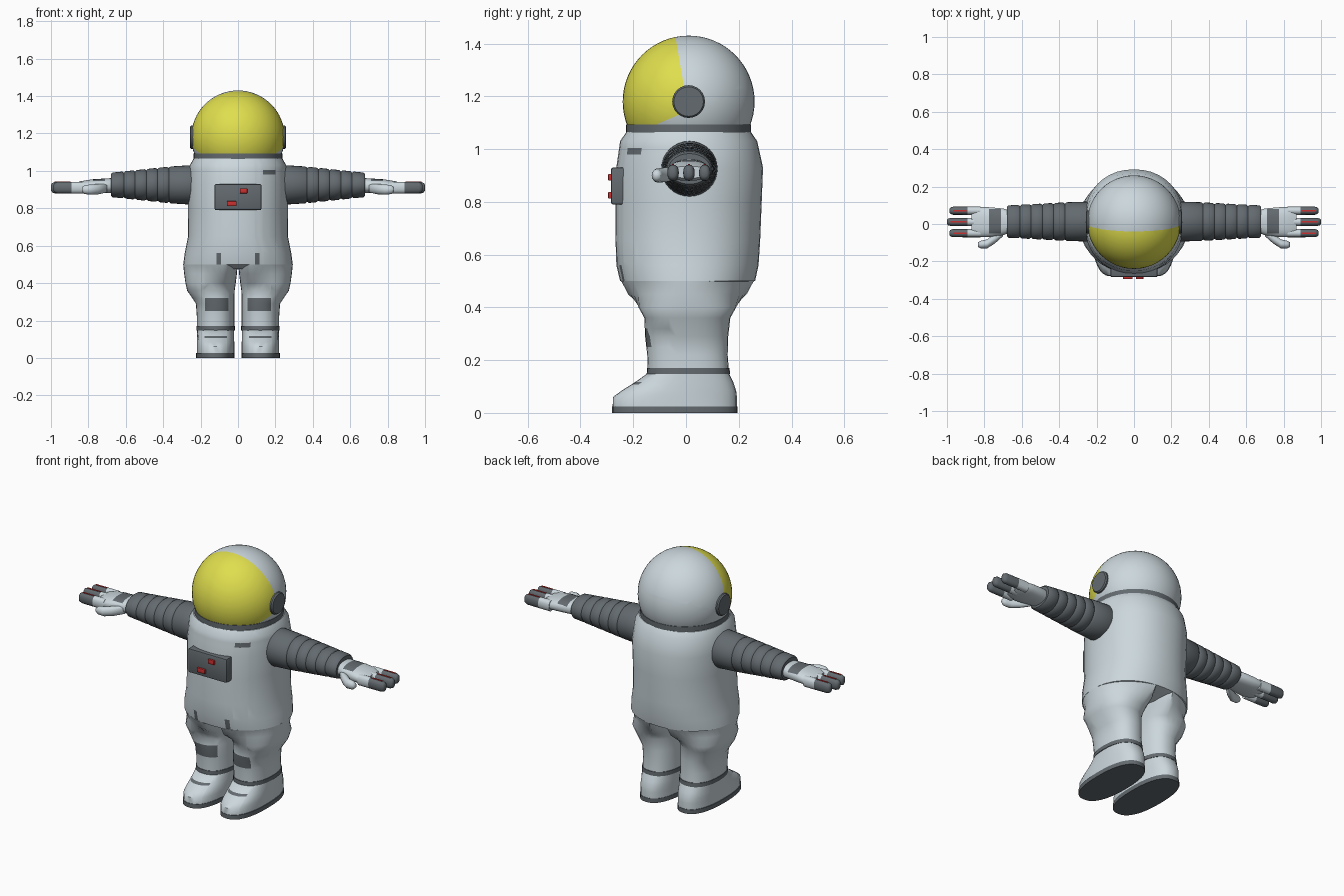
import bpy, bmesh, math
from mathutils import Vector

if "Cube" in bpy.data.objects:
    bpy.data.objects.remove(bpy.data.objects["Cube"])

COLOURS = [("suit_grey", (0.60, 0.68, 0.72)), ("dark_grey", (0.125, 0.145, 0.16)),
           ("visor_yellow", (0.74, 0.73, 0.075)), ("signal_red", (0.60, 0.03, 0.03))]
MATS = []
for name, rgb in COLOURS:
    m = bpy.data.materials.new(name)
    m.diffuse_color = (*rgb, 1)
    m.use_nodes = True
    m.node_tree.nodes["Principled BSDF"].inputs["Base Color"].default_value = m.diffuse_color
    MATS.append(m)
SUIT, DARK, YELLOW, RED = range(4)
FRONT, UP = Vector((0, -1, 0)), Vector((0, 0, 1))


def finish(bm, name, mirror=False, angle=40):
    mesh = bpy.data.meshes.new(name)
    bm.to_mesh(mesh)
    bm.free()
    for m in MATS:
        mesh.materials.append(m)
    ob = bpy.data.objects.new(name, mesh)
    bpy.context.collection.objects.link(ob)
    bpy.ops.object.select_all(action='DESELECT')
    ob.select_set(True)
    bpy.context.view_layer.objects.active = ob
    bpy.ops.object.shade_smooth_by_angle(angle=math.radians(angle))
    if mirror:
        ob.modifiers.new("mirror", 'MIRROR').use_mirror_merge = False
    return ob


def loft(sections, axis='z', sides=32, n=2.0, mat=SUIT):
    """Sections are (t, u0, u1, v0, v1): superellipse extents along the axis."""
    bm = bmesh.new()
    rings = []
    for t, u0, u1, v0, v1 in sections:
        ring = []
        for i in range(sides):
            a = 2 * math.pi * i / sides
            c, s = math.cos(a), math.sin(a)
            u = (u0 + u1) / 2 + (u1 - u0) / 2 * math.copysign(abs(c) ** (2 / n), c)
            v = (v0 + v1) / 2 + (v1 - v0) / 2 * math.copysign(abs(s) ** (2 / n), s)
            ring.append(bm.verts.new((u, v, t) if axis == 'z' else (t, u, v)))
        rings.append(ring)
    for a, b in zip(rings, rings[1:]):
        for i in range(sides):
            j = (i + 1) % sides
            bm.faces.new((a[i], a[j], b[j], b[i]))
    bm.faces.new(rings[0])
    bm.faces.new(rings[-1])
    bmesh.ops.recalc_face_normals(bm, faces=bm.faces[:])
    for f in bm.faces:
        f.material_index = mat
    return bm


def paint(bm, mat, box, facing):
    """Cut the faces that look one way along a box and colour what lies inside."""
    bm.normal_update()
    for axis, limits in box.items():
        no = Vector([float(axis == k) for k in range(3)])
        for val in limits:
            faces = [f for f in bm.faces if f.normal.dot(facing) > 0.2]
            geom = faces + list({e for f in faces for e in f.edges}) + list({v for f in faces for v in f.verts})
            bmesh.ops.bisect_plane(bm, geom=geom, dist=1e-5, plane_co=no * val, plane_no=no)
    for f in bm.faces:
        c = f.calc_center_median()
        if f.normal.dot(facing) > 0.2 and all(lo < c[k] < hi for k, (lo, hi) in box.items()):
            f.material_index = mat


def block(name, x, y, z, mat, bevel=0.0, mirror=False):
    bm = bmesh.new()
    bmesh.ops.create_cube(bm, size=1)
    for v in bm.verts:
        v.co = [lo + (c + 0.5) * (hi - lo) for c, (lo, hi) in zip(v.co, (x, y, z))]
    if bevel:
        bmesh.ops.bevel(bm, geom=bm.edges[:], offset=bevel, segments=2, affect='EDGES', profile=0.5)
    for f in bm.faces:
        f.material_index = mat
    return finish(bm, name, mirror)


# Helmet shell with visor cut by two slanted planes
bm = bmesh.new()
bmesh.ops.create_uvsphere(bm, u_segments=48, v_segments=32, radius=0.25)
bmesh.ops.translate(bm, verts=bm.verts[:], vec=(0, 0.01, 1.18))
planes = [(Vector((0, -0.01, 1.25)), Vector((0, -1, -0.17))),
          (Vector((0, -0.12, 1.09)), Vector((0, -0.43, 1)))]
bmesh.ops.bisect_plane(bm, geom=bm.verts[:] + bm.edges[:] + bm.faces[:], dist=1e-5,
                       plane_co=(0, 0, 1.08), plane_no=(0, 0, -1), clear_outer=True)
for co, no in planes:
    bmesh.ops.bisect_plane(bm, geom=bm.verts[:] + bm.edges[:] + bm.faces[:], dist=1e-5, plane_co=co, plane_no=no)
for f in bm.faces:
    c = f.calc_center_median()
    f.material_index = YELLOW if all((c - co).dot(no) > 0 for co, no in planes) else SUIT
finish(bm, "helmet")

# Ear caps and neck ring
finish(loft([(0.22, -0.052, 0.072, 1.118, 1.242), (0.25, -0.052, 0.072, 1.118, 1.242),
             (0.257, -0.046, 0.066, 1.124, 1.236)], 'x', 24, mat=DARK), "ear_cap", True)
finish(loft([(1.06, -0.237, 0.237, -0.227, 0.247), (1.094, -0.237, 0.237, -0.227, 0.247)],
            sides=48, mat=DARK), "neck_ring")

# Torso with chest tag and hip tabs
bm = loft([(0.475, -0.20, 0.20, -0.15, 0.15), (0.50, -0.293, 0.293, -0.25, 0.262),
           (0.56, -0.285, 0.285, -0.264, 0.275), (0.65, -0.267, 0.267, -0.267, 0.281),
           (0.80, -0.266, 0.266, -0.267, 0.287), (0.93, -0.268, 0.268, -0.264, 0.292),
           (1.03, -0.258, 0.258, -0.250, 0.270), (1.065, -0.238, 0.238, -0.226, 0.246)], sides=40, n=2.15)
paint(bm, DARK, {0: (0.135, 0.20), 2: (0.98, 1.005)}, FRONT)
for x in (-0.115, 0.09):
    paint(bm, DARK, {0: (x, x + 0.025), 2: (0.50, 0.56)}, FRONT)
finish(bm, "torso", angle=50)

# Legs: the hip rings follow half of the torso outline
bm = loft([(0.165, 0.02, 0.22, -0.145, 0.162), (0.22, 0.02, 0.22, -0.147, 0.158),
           (0.29, 0.02, 0.225, -0.155, 0.16), (0.36, 0.018, 0.272, -0.158, 0.168),
           (0.40, 0.012, 0.281, -0.18, 0.19), (0.45, 0.006, 0.288, -0.225, 0.235),
           (0.50, 0.001, 0.293, -0.25, 0.262)], n=2.3)
for v in bm.verts:
    if v.co.z > 0.43:
        rx, ry = (0.288, 0.23) if v.co.z < 0.48 else (0.293, 0.256)
        lim = ry * math.sqrt(max(0, 1 - (v.co.x / rx) ** 2))
        v.co.y = max(-lim, min(lim + 0.006, v.co.y * 1.15))
bm.normal_update()
paint(bm, DARK, {0: (0.05, 0.177), 2: (0.25, 0.32)}, FRONT)
finish(bm, "leg", True, 60)

# Ankle bands, boots and soles
finish(loft([(0.147, 0.017, 0.223, -0.149, 0.167), (0.17, 0.017, 0.223, -0.148, 0.165)],
            n=2.3, mat=DARK), "ankle_band", True)
bm = loft([(0.02, 0.02, 0.22, -0.278, 0.193), (0.06, 0.02, 0.22, -0.277, 0.193),
           (0.085, 0.02, 0.22, -0.243, 0.19), (0.115, 0.021, 0.219, -0.195, 0.18),
           (0.15, 0.021, 0.219, -0.146, 0.163)], n=2.4)
paint(bm, DARK, {0: (0.06, 0.18), 2: (0.107, 0.117)}, FRONT)
finish(bm, "boot", True, 50)
finish(loft([(0, 0.018, 0.224, -0.28, 0.195), (0.025, 0.018, 0.224, -0.28, 0.195)],
            n=2.4, mat=DARK), "sole", True)

# Chest control box with buttons
block("chest_box", (-0.125, 0.125), (-0.284, -0.20), (0.79, 0.93), DARK, 0.008)
block("upper_button", (0.01, 0.05), (-0.295, -0.27), (0.88, 0.906), RED, 0.003)
block("lower_button", (-0.06, -0.008), (-0.295, -0.27), (0.812, 0.838), RED, 0.003)

# Arms: a taper of ribbed bands
sections = []
cuts = [0.20, 0.37, 0.43, 0.49, 0.55, 0.61, 0.68]
for a, b in zip(cuts, cuts[1:]):
    for x, inset in ((a, 0.007), (a + 0.01, 0), (b - 0.01, 0), (b, 0.007)):
        k = max(0, (x - 0.27) / 0.41)
        ry, rz = 0.108 - 0.022 * k - inset, 0.108 - 0.043 * k - inset
        if not sections or x > sections[-1][0] + 1e-4:
            sections.append((x, 0.013 - ry, 0.013 + ry, 0.925 - rz, 0.925 + rz))
finish(loft(sections, 'x', 32, mat=DARK), "arm", True, 50)

# Gloves with a dark patch on the back of the hand
bm = loft([(0.66, -0.045, 0.07, 0.88, 0.962), (0.70, -0.06, 0.083, 0.882, 0.96),
           (0.78, -0.07, 0.09, 0.88, 0.955), (0.84, -0.07, 0.09, 0.88, 0.945),
           (0.87, -0.06, 0.08, 0.89, 0.935)], 'x', 28, n=2.4)
paint(bm, DARK, {0: (0.712, 0.776), 1: (-0.05, 0.08)}, UP)
finish(bm, "glove", True, 50)

# Fingers, dark toward the tip, with a thin red strip on top
for label, y, tip in (("front", -0.049, 0.987), ("middle", 0.011, 1.0), ("back", 0.071, 0.987)):
    rows = [(x, y - 0.022 * r, y + 0.022 * r, 0.91 - 0.031 * r, 0.91 + 0.031 * r)
            for x, r in ((0.82, 1), (0.89, 1), (tip - 0.02, 0.98), (tip - 0.006, 0.8), (tip, 0.45))]
    bm = loft(rows, 'x', 16, n=2.3)
    for f in bm.faces:
        if f.calc_center_median().x > 0.89:
            f.material_index = DARK
    finish(bm, label + "_finger", True, 50)
    block(label + "_finger_strip", (0.895, tip - 0.02), (y - 0.004, y + 0.004), (0.936, 0.9425), RED, mirror=True)

# Thumbs: a chain of rings bending forward
finish(loft([(0.70, -0.065, -0.02, 0.885, 0.93), (0.745, -0.105, -0.05, 0.875, 0.93),
             (0.785, -0.13, -0.082, 0.873, 0.927), (0.82, -0.13, -0.09, 0.876, 0.924),
             (0.835, -0.122, -0.098, 0.888, 0.912)], 'x', 16), "thumb", True, 60)
